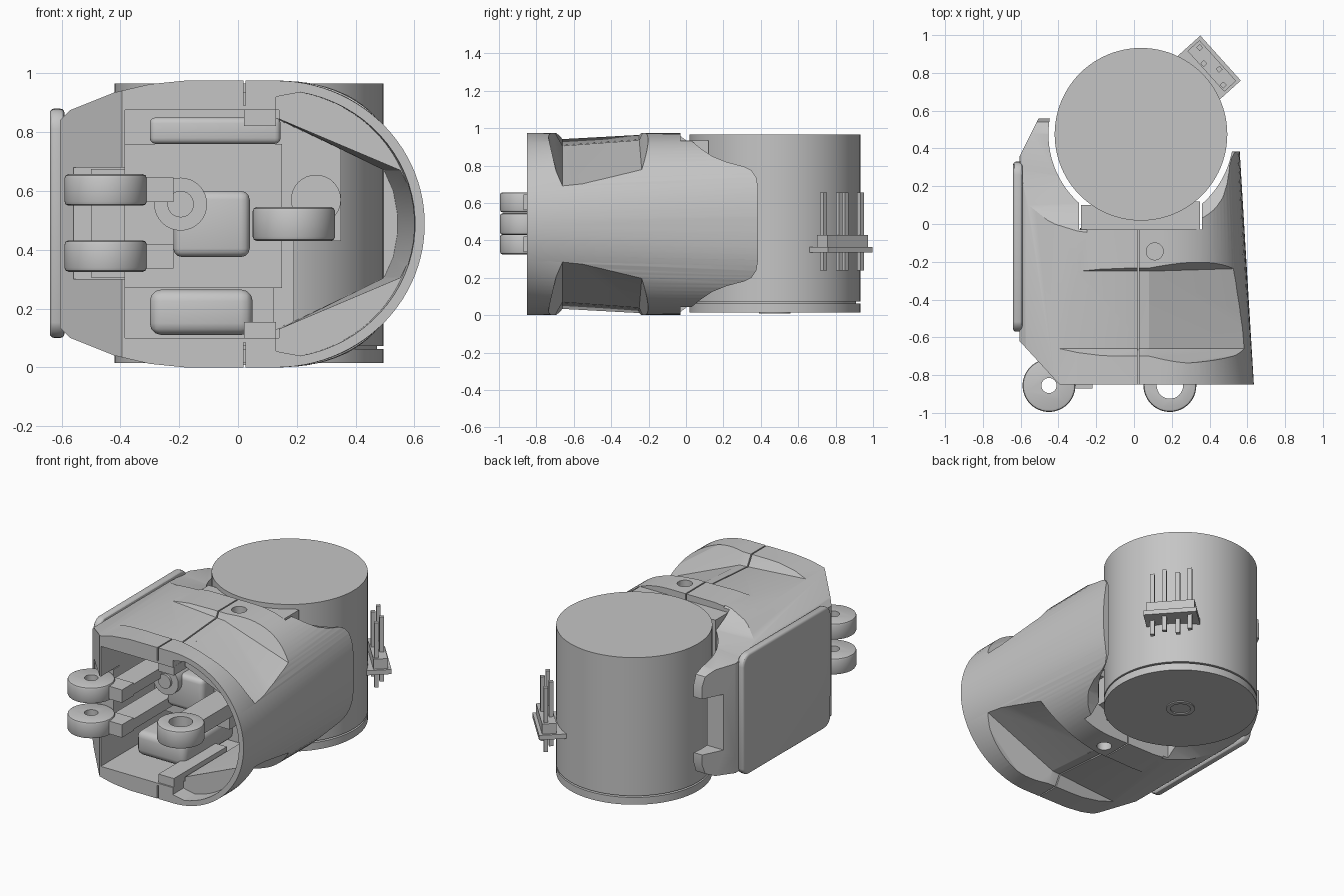
import bpy, bmesh, math
from mathutils import Matrix

if "Cube" in bpy.data.objects:
    bpy.data.objects.remove(bpy.data.objects["Cube"])

GREY = bpy.data.materials.new("mid_grey")
GREY.use_nodes = True
GREY.diffuse_color = (0.56, 0.56, 0.56, 1)
GREY.node_tree.nodes["Principled BSDF"].inputs["Base Color"].default_value = (0.56, 0.56, 0.56, 1)
MID = 0.4875          # half height of the housing
MX, MY = 0.037, 0.475  # motor axis


def finish(name, bm):
    bmesh.ops.recalc_face_normals(bm, faces=bm.faces)
    if bm.calc_volume(signed=True) < 0:
        bmesh.ops.reverse_faces(bm, faces=bm.faces)
    me = bpy.data.meshes.new(name)
    bm.to_mesh(me)
    bm.free()
    me.materials.append(GREY)
    ob = bpy.data.objects.new(name, me)
    bpy.context.collection.objects.link(ob)
    return ob


def prism(name, outline, axis, lo, hi, far=None):
    """Extrude a 2D outline along an axis, or loft it to a far outline."""
    bm = bmesh.new()
    ends = []
    for d, pts in ((lo, outline), (hi, far or outline)):
        place = {"x": lambda a, b: (d, a, b), "y": lambda a, b: (a, d, b), "z": lambda a, b: (a, b, d)}[axis]
        ring = [bm.verts.new(place(a, b)) for a, b in pts]
        bm.faces.new(ring)
        ends.append(ring)
    n = len(outline)
    for i in range(n):
        j = (i + 1) % n
        bm.faces.new((ends[0][i], ends[0][j], ends[1][j], ends[1][i]))
    if far:
        bmesh.ops.triangulate(bm, faces=bm.faces)
    return finish(name, bm)


def box(name, x, y, z):
    return prism(name, [(x[0], y[0]), (x[1], y[0]), (x[1], y[1]), (x[0], y[1])], "z", *z)


def circle(cx, cy, r, n=32):
    return [(cx + r * math.cos(t * math.tau / n), cy + r * math.sin(t * math.tau / n)) for t in range(n)]


def cyl(name, cx, cy, r, lo, hi, axis="z", n=32):
    return prism(name, circle(cx, cy, r, n), axis, lo, hi)


def hull(name, pts):
    bm = bmesh.new()
    for p in pts:
        bm.verts.new(p)
    bmesh.ops.convex_hull(bm, input=bm.verts)
    bmesh.ops.delete(bm, geom=[v for v in bm.verts if not v.link_faces], context="VERTS")
    return finish(name, bm)


def volume(me):
    bm = bmesh.new()
    bm.from_mesh(me)
    v = bm.calc_volume()
    bm.free()
    return v


def evaluated(ob):
    bpy.context.view_layer.update()
    return bpy.data.meshes.new_from_object(ob.evaluated_get(bpy.context.evaluated_depsgraph_get()))


def boolean(ob, other, op="DIFFERENCE"):
    """Combine two solids, trying the next solver if one loses the part."""
    for solver in ("MANIFOLD", "EXACT", "FLOAT"):
        m = ob.modifiers.new("bool", "BOOLEAN")
        m.operation, m.object, m.solver = op, other, solver
        me = evaluated(ob)
        ob.modifiers.remove(m)
        changed = len(me.vertices) != len(ob.data.vertices)
        if changed and volume(me) > 0.3 * volume(ob.data):
            ob.data = me
            break
    bpy.data.objects.remove(other)


def bevel(ob, width, segs=3):
    m = ob.modifiers.new("bevel", "BEVEL")
    m.width, m.segments, m.angle_limit = width, segs, math.radians(40)
    me = evaluated(ob)
    ob.modifiers.remove(m)
    ob.data = me
    return ob


def mirrored(half):
    """Close an upper half outline with its reflection about mid height."""
    return half + [(a, 2 * MID - b) for a, b in reversed(half)]


def narrow(outline, k):
    return [(a * k if a > 0.02 else a, b) for a, b in outline]


def arc(cx, a, b, t0, t1, n, power=2.0):
    """Quarter ellipse; a higher power makes it squarer."""
    ts = [math.radians(t0 + (t1 - t0) * i / n) for i in range(n + 1)]
    return [(cx + a * math.cos(t) ** (2 / power), MID + b * math.sin(t) ** (2 / power)) for t in ts]


# Housing body: faceted left side, elliptical right side that gets squarer towards the back
left_half = [(-0.605, 0.84), (-0.57, 0.875), (-0.42, 0.935), (-0.3, 0.963), (-0.18, 0.975), (0.02, 0.975)]
front_end = mirrored(left_half + arc(0.13, 0.505, MID, 90, 2, 24))
back_end = narrow(mirrored(left_half + arc(0.13, 0.505, MID, 90, 2, 24, 2.8)), 0.865)
housing = prism("housing", front_end, "y", -0.85, 0.56, back_end)

# Hollow interior, wide at the mouth
mouth = mirrored([(0.13, 0.92)] + arc(0.13, 0.475, 0.455, 80, 3, 16))
boolean(housing, prism("cut", mouth, "y", -0.9, -0.74, narrow(mouth, 0.985)))
boolean(housing, box("cut", (-0.385, 0.14), (-0.9, -0.12), (0.1, 0.875)))
inside = mirrored([(0.13, 0.85), (0.555, 0.67), (0.59, 0.6), (0.606, 0.52)])
boolean(housing, prism("cut", inside, "y", -0.8, 0.3, narrow(inside, 0.895)))

# Clearance around the motor
boolean(housing, cyl("cut", MX, MY, 0.49, -0.2, 1.2, n=96))
boolean(housing, box("cut", (-0.29, 0.36), (-0.03, 0.8), (-0.21, 1.21)))

# Side silhouettes of the two rear wings
right_wing = [(-0.05, 1.2), (-0.05, 0.98), (0.02, 0.94), (0.08, 0.89), (0.14, 0.85), (0.22, 0.818), (0.31, 0.795),
              (0.35, 0.775), (0.377, 0.735), (0.385, 0.68)]
left_wing = [(-0.06, 1.2), (-0.06, 0.98), (0.02, 0.92), (0.1, 0.88), (0.25, 0.85), (0.48, 0.83),
             (0.54, 0.8), (0.558, 0.74)]
for wing, lo, hi in ((right_wing, 0.3, 0.8), (left_wing, -0.8, -0.25)):
    boolean(housing, prism("cut", mirrored([(0.82, 1.2)] + wing), "x", lo, hi))
boolean(housing, box("cut", (-0.7, -0.4), (0.43, 0.7), (0.3, 0.66)))

# Chamfers at the left front and left rear
boolean(housing, prism("cut", [(-0.615, -0.61), (-0.385, -0.86), (-0.385, -1), (-0.8, -1), (-0.8, -0.61)],
                       "z", -0.22, 1.22))
boolean(housing, prism("cut", [(-0.61, 0.35), (-0.5, 0.57), (-0.8, 0.57), (-0.8, 0.35)], "z", -0.22, 1.22))
boolean(housing, box("cut", (-0.56, -0.37), (-0.9, -0.66), (0.3, 0.68)))

# Finger scoops, top and bottom
for flip in (False, True):
    right = [(0.08, -0.66, 0.905), (0.75, -0.66, 0.62), (0.08, -0.25, 0.935), (0.75, -0.23, 0.70)]
    left = [(-0.44, -0.66, 0.945), (0.081, -0.66, 0.905), (-0.34, -0.25, 0.967), (0.081, -0.25, 0.935)]
    for floor in (right, left):
        pts = floor + [(x, -0.77 if y < -0.5 else -0.18, 1.1) for x, y, z in floor]
        if flip:
            pts = [(x, y, 2 * MID - z) for x, y, z in pts]
        boolean(housing, hull("cut", pts))

# Seam between the halves and screw holes
for z in ((0.89, 1.23), (-0.23, 0.085)):
    boolean(housing, box("cut", (0.018, 0.026), (-0.91, 0.1), z))
    boolean(housing, cyl("cut", 0.11, -0.145, 0.045, *z))

# Interlocking lips at the mouth
box("upper_lip", (0.02, 0.13), (-0.84, -0.3), (0.82, 0.877))
box("lower_lip", (0.02, 0.13), (-0.84, -0.3), (0.098, 0.155))

# Left cover plate with rounded corners
corners = [(-0.12 + a + math.copysign(0.38, a), 0.49 + b + math.copysign(0.32, b))
           for a, b in circle(0, 0, 0.07, 24)]
bevel(prism("cover_plate", corners, "x", -0.64, -0.59), 0.015)

# Motor: can, neck and end disc
cyl("motor_can", MX, MY, 0.457, 0.072, 0.965, n=96)
cyl("motor_neck", MX, MY, 0.435, 0.05, 0.08, n=64)
cyl("motor_end_disc", MX, MY, 0.457, 0.015, 0.062, n=96)
hub = cyl("hub_ring", MX, MY, 0.085, 0.008, 0.03)
boolean(hub, cyl("cut", MX, MY, 0.06, -0.1, 0.1))

# Motor mount and inner frame
box("motor_mount", (-0.28, 0.19), (-0.03, 0.1), (0.1, 0.935))
box("motor_mount_top", (0.19, 0.35), (-0.03, 0.12), (0.43, 0.935))
box("inner_frame", (-0.39, 0.15), (-0.3, -0.1), (0.27, 0.76))
bevel(box("upper_block", (-0.3, 0.145), (-0.62, -0.1), (0.76, 0.85)), 0.02)
bevel(box("lower_block", (-0.3, 0.05), (-0.62, -0.1), (0.11, 0.265)), 0.04)
bevel(box("drive_plate", (-0.22, 0.04), (-0.42, -0.28), (0.375, 0.6)), 0.03)
for name, x, z, r, y in (("drive_boss", -0.195, 0.555, 0.09, -0.46), ("drive_screw", -0.195, 0.555, 0.045, -0.475),
                         ("frame_screw", 0.265, 0.57, 0.085, -0.09), ("upper_screw_left", 0.265, 0.84, 0.05, -0.06)):
    cyl(name, x, z, r, y, -0.02, "y")


# Hinge ears with arms
def ear(name, x, z0, z1, hole, arm):
    ob = bevel(cyl(name, x, -0.855, 0.14, z0, z1, n=48), 0.014, 2)
    boolean(ob, box("arm", *arm, (z0 + 0.012, z1 - 0.012)), "UNION")
    boolean(ob, cyl("cut", x, -0.855, hole, -0.1, 1))


for name, z in (("lower_ear", 0.325), ("upper_ear", 0.55)):
    ear(name, -0.45, z, z + 0.107, 0.04, ((-0.44, -0.22), (-0.87, -0.75)))
    box(name + "_link", (-0.36, -0.22), (-0.76, -0.3), (z + 0.02, z + 0.087))
ear("left_ear", 0.19, 0.43, 0.545, 0.07, ((0.1, 0.27), (-0.76, -0.1)))
box("ear_web", (-0.5, -0.385), (-0.72, -0.6), (0.305, 0.675))

# Pin connector, set on a slant behind the motor
turn = Matrix.Translation((0.41, 0.835, 0)) @ Matrix.Rotation(math.radians(-48), 4, "Z")
connector = [box("circuit_board", (-0.16, 0.16), (-0.1, 0.065), (0.335, 0.365)),
             box("pin_header", (-0.145, 0.145), (-0.04, 0.045), (0.365, 0.43))]
for i in range(4):
    x, y = -0.115 + 0.077 * i, 0.02 * (-1) ** i
    connector.append(box(f"pin_{i + 1}", (x - 0.013, x + 0.013), (y - 0.013, y + 0.013), (0.24, 0.655)))
for ob in connector:
    ob.data.transform(turn)

# Smooth curved faces while keeping sharp edges
for ob in bpy.context.collection.objects:
    if ob.type == "MESH" and ob.data.materials and ob.data.materials[0] == GREY:
        bpy.ops.object.select_all(action="DESELECT")
        ob.select_set(True)
        bpy.context.view_layer.objects.active = ob
        bpy.ops.object.shade_smooth_by_angle(angle=math.radians(30))
